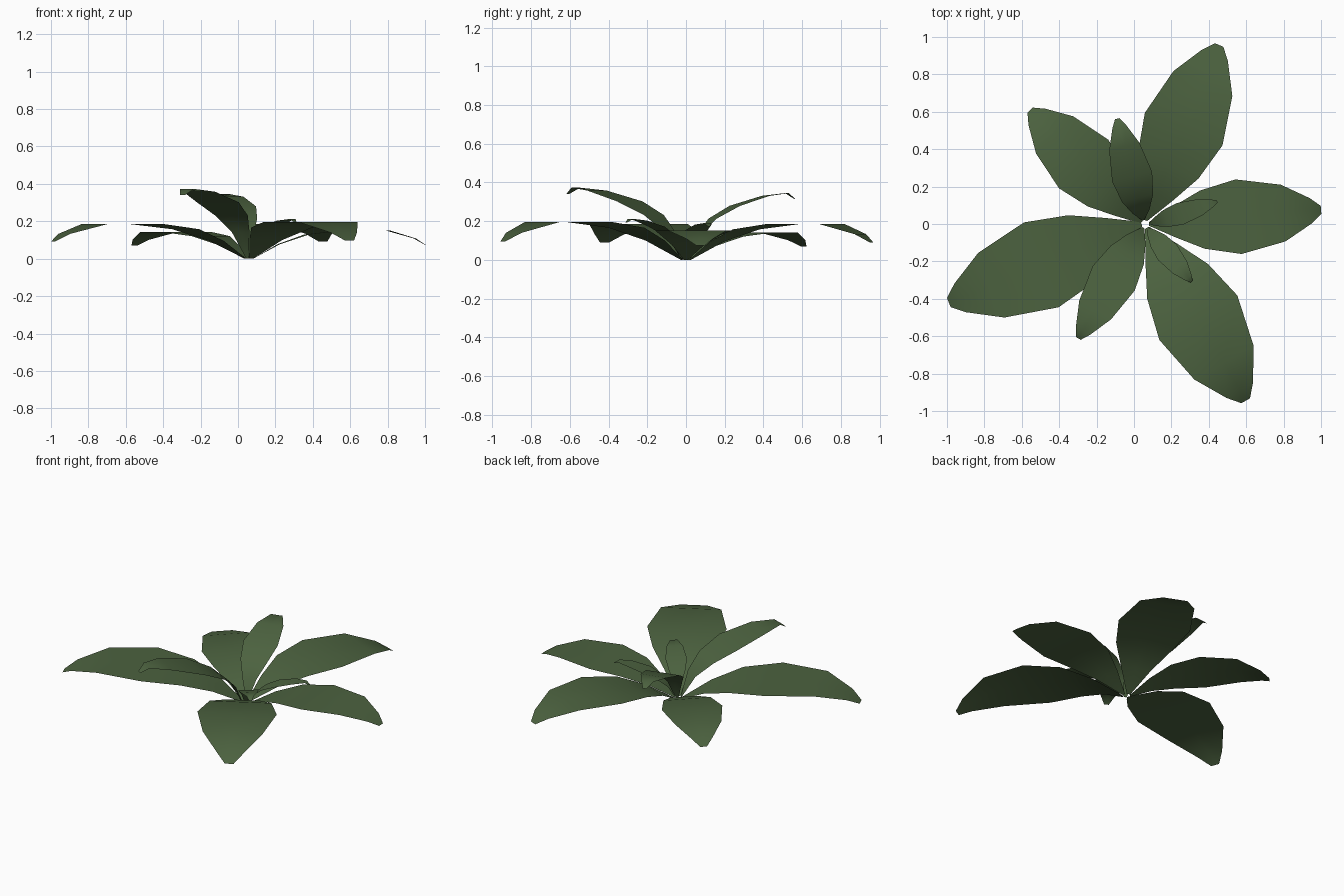
import bpy, bmesh
from mathutils import Vector

cube = bpy.data.objects.get("Cube")
if cube:
    bpy.data.objects.remove(cube)

green = bpy.data.materials.new("leaf_green")
green.use_nodes = True
colour = (0.072, 0.122, 0.05, 1)
green.diffuse_color = colour
green.node_tree.nodes["Principled BSDF"].inputs["Base Color"].default_value = colour
green.node_tree.nodes["Principled BSDF"].inputs["Roughness"].default_value = 0.8

# Stations along a blade: (position, relative half width)
OUTLINE = [(0, .05), (.15, .42), (.31, .78), (.52, 1), (.78, .76), (.94, .34), (1, .11)]
# Relative height at each station
SPREADING = [0, .50, .83, .98, .98, .70, .48]
UPRIGHT = [0, .38, .62, .81, .96, 1, .91]


def leaf(name, base, tip, width, peak, heights, bend=1.0):
    """One thin arched blade, with a horizontal cross-section."""
    base, tip = Vector((*base, 0)), Vector((*tip, 0))
    side = (tip - base).normalized().cross(Vector((0, 0, 1)))
    bm = bmesh.new()
    rows = []
    for (t, w), h in zip(OUTLINE, heights):
        mid = base.lerp(tip, t ** bend) + Vector((0, 0, h * peak))
        rows.append([bm.verts.new(mid + side * width * w * s) for s in (-1, 0, 1)])
    for a, b in zip(rows, rows[1:]):
        for i in range(2):
            bm.faces.new((a[i], a[i + 1], b[i + 1], b[i]))
    bm.normal_update()
    for face in bm.faces:
        if face.normal.z < 0:
            face.normal_flip()
    mesh = bpy.data.meshes.new(name)
    bm.to_mesh(mesh)
    bm.free()
    mesh.materials.append(green)
    for poly in mesh.polygons:
        poly.use_smooth = True
    bpy.context.collection.objects.link(bpy.data.objects.new(name, mesh))


# Large spreading leaves
leaf("back_left_leaf", (.06, .02), (.455, .957), .225, .19, SPREADING)
leaf("left_leaf", (.08, 0), (1, .075), .20, .155, SPREADING)
leaf("front_left_leaf", (.07, -.02), (.597, -.945), .24, .20, SPREADING)
leaf("right_leaf", (.04, 0), (-.99, -.42), .245, .19, SPREADING)
leaf("back_right_leaf", (.04, .01), (-.555, .608), .185, .145, SPREADING)

# Raised inner leaves
leaf("tall_front_leaf", (.05, -.02), (-.297, -.612), .13, .373, UPRIGHT, 1.2)
leaf("tall_back_leaf", (.05, .02), (-.09, .563), .11, .345, UPRIGHT, 1.3)

# Young leaves
leaf("young_left_leaf", (.08, 0), (.445, .12), .06, .19, UPRIGHT, 1.2)
leaf("young_front_leaf", (.07, -.02), (.308, -.308), .065, .212, UPRIGHT, 1.2)
